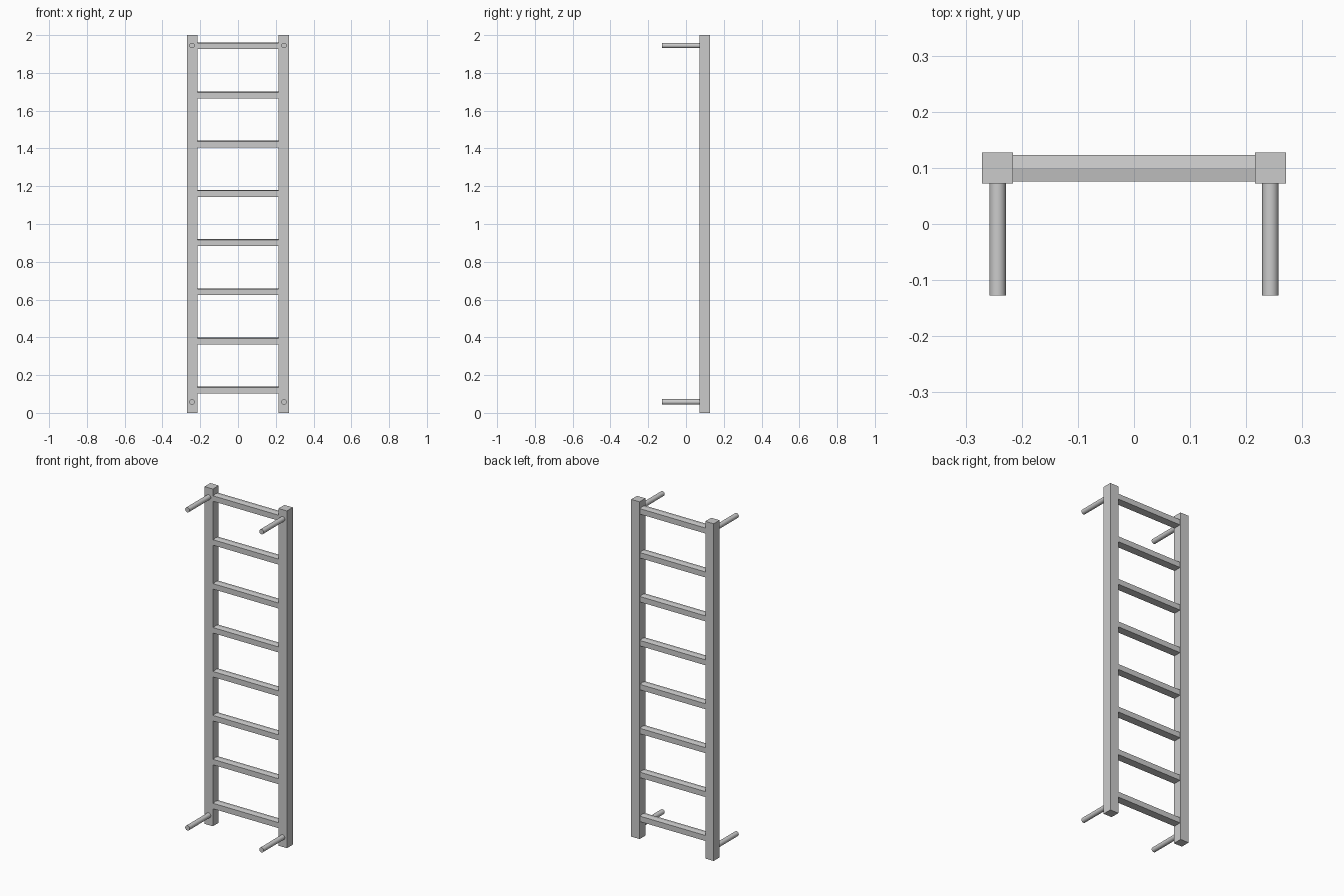
import bpy, math

if "Cube" in bpy.data.objects:
    bpy.data.objects.remove(bpy.data.objects["Cube"])

RAIL_X, RAIL_Y, RAIL_W = 0.243, 0.0995, 0.055
HEIGHT = 2.0


def mesh_object(name, verts, faces):
    mesh = bpy.data.meshes.new(name)
    mesh.from_pydata(verts, [], faces)
    mesh.update()
    ob = bpy.data.objects.new(name, mesh)
    bpy.context.collection.objects.link(ob)
    return ob


def prism_x(name, profile, x0, x1, z):
    """Extrude a closed (y, z) profile along x."""
    n = len(profile)
    verts = [(x, RAIL_Y + py, z + pz) for x in (x0, x1) for py, pz in profile]
    faces = [tuple(reversed(range(n))), tuple(range(n, 2 * n))]
    faces += [(i, (i + 1) % n, n + (i + 1) % n, n + i) for i in range(n)]
    return mesh_object(name, verts, faces)


def wall_peg(name, x, z):
    """Round bar reaching from the upright forward to the wall side."""
    y0, y1 = -0.127, 0.075
    bpy.ops.mesh.primitive_cylinder_add(
        vertices=32, radius=0.0145, depth=y1 - y0,
        location=(x, (y0 + y1) / 2, z), rotation=(math.pi / 2, 0, 0))
    ob = bpy.context.object
    ob.name = name
    bpy.ops.object.shade_smooth_by_angle(angle=math.radians(40))


# Uprights and mounting pegs, mirrored left and right
for side, s in (("left", -1), ("right", 1)):
    bpy.ops.mesh.primitive_cube_add(size=1, location=(s * RAIL_X, RAIL_Y, HEIGHT / 2))
    rail = bpy.context.object
    rail.name = f"{side}_upright"
    rail.scale = (RAIL_W, RAIL_W, HEIGHT)
    bpy.ops.object.transform_apply(location=False, rotation=False, scale=True)
    for level, z in (("lower", 0.058), ("upper", 1.945)):
        wall_peg(f"{side}_{level}_mounting_peg", s * RAIL_X, z)

# Eight evenly spaced rungs with a slight ridge along the top
half, low, eave, ridge = 0.0237, -0.018, 0.0145, 0.0185
rung_profile = [(-half, low), (half, low), (half, eave), (0, ridge), (-half, eave)]
inner = RAIL_X - RAIL_W / 2
for i in range(8):
    prism_x(f"rung_{i + 1}", rung_profile, -inner, inner, 0.12 + i * 0.2605)
